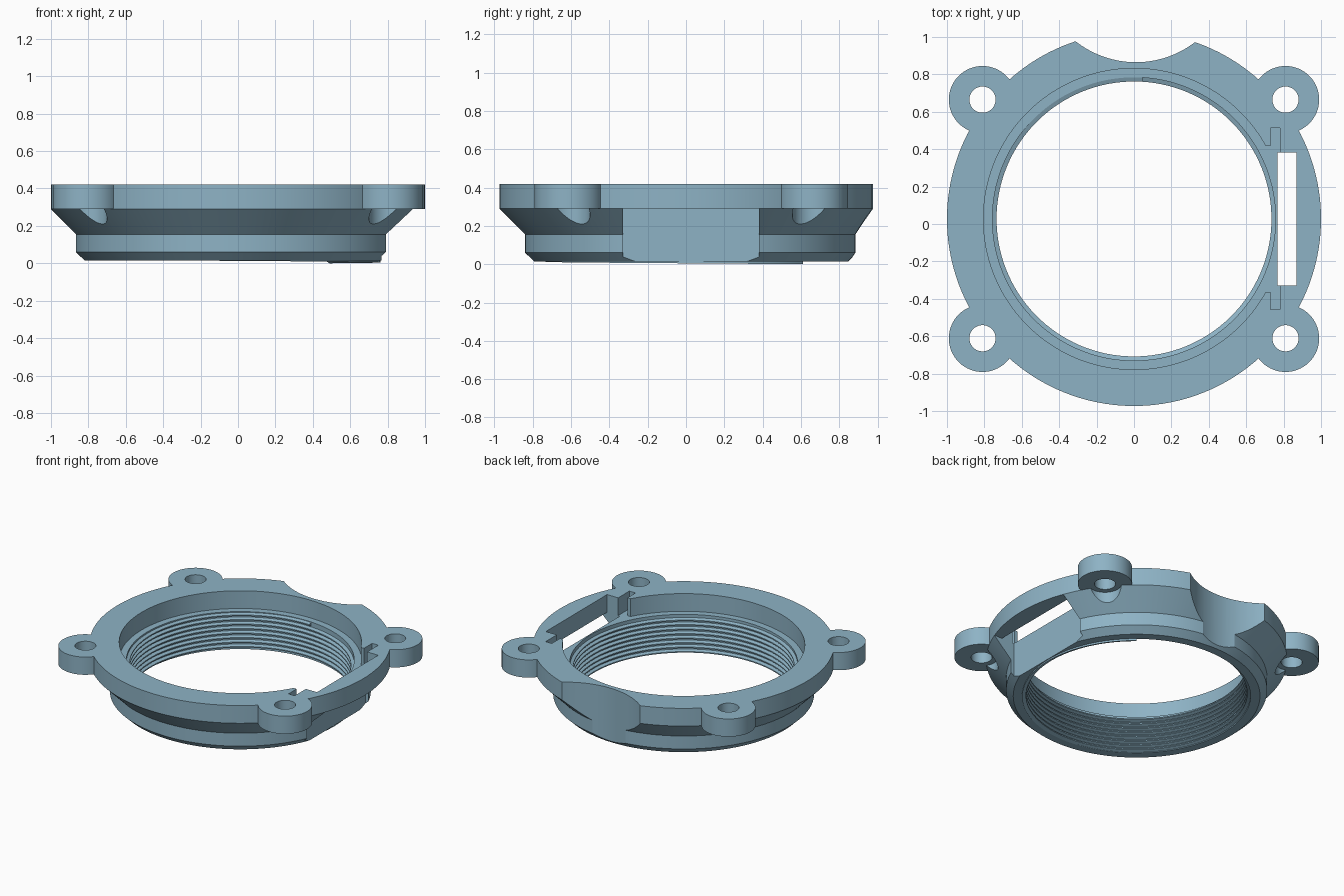
import bpy, bmesh, math

if "Cube" in bpy.data.objects:
    bpy.data.objects.remove(bpy.data.objects["Cube"])

CY = 0.027          # ring centre in y
SEG = 160

mat = bpy.data.materials.new("steel blue")
mat.diffuse_color = (0.27, 0.45, 0.56, 1)
mat.use_nodes = True
mat.node_tree.nodes["Principled BSDF"].inputs["Base Color"].default_value = mat.diffuse_color


def new_object(name, bm):
    bmesh.ops.recalc_face_normals(bm, faces=bm.faces)
    me = bpy.data.meshes.new(name)
    bm.to_mesh(me)
    bm.free()
    me.materials.append(mat)
    ob = bpy.data.objects.new(name, me)
    bpy.context.collection.objects.link(ob)
    return ob


def lathe(name, profile):
    """Closed (radius, z) profile swept around the ring axis."""
    bm = bmesh.new()
    rings = []
    for i in range(SEG):
        a = 2 * math.pi * i / SEG
        rings.append([bm.verts.new((r * math.cos(a), CY + r * math.sin(a), z)) for r, z in profile])
    n = len(profile)
    for i in range(SEG):
        p, q = rings[i], rings[(i + 1) % SEG]
        for j in range(n):
            k = (j + 1) % n
            bm.faces.new((p[j], q[j], q[k], p[k]))
    return new_object(name, bm)


def cylinder(name, x, y, r, z0, z1, seg=64):
    bm = bmesh.new()
    bmesh.ops.create_cone(bm, cap_ends=True, segments=seg, radius1=r, radius2=r, depth=z1 - z0)
    bmesh.ops.translate(bm, verts=bm.verts, vec=(x, y, (z0 + z1) / 2))
    return new_object(name, bm)


def box(name, x0, x1, y0, y1, z0, z1):
    bm = bmesh.new()
    bmesh.ops.create_cube(bm, size=1)
    for v in bm.verts:
        v.co = (x0 if v.co.x < 0 else x1, y0 if v.co.y < 0 else y1, z0 if v.co.z < 0 else z1)
    return new_object(name, bm)


def combine(target, tool, operation):
    m = target.modifiers.new(tool.name, 'BOOLEAN')
    m.operation, m.solver, m.object = operation, 'EXACT', tool
    bpy.context.view_layer.objects.active = target
    bpy.ops.object.modifier_apply(modifier=m.name)
    bpy.data.objects.remove(tool, do_unlink=True)


# Ring: chamfered collar, cone and flange, with a recess in the top
ring = lathe("mounting_ring", [
    (0.757, 0.015), (0.82, 0.015), (0.867, 0.06), (0.867, 0.155), (1.0, 0.29),
    (1.0, 0.42), (0.805, 0.42), (0.805, 0.29), (0.757, 0.29)])

# Four screw ears with holes and screw head clearance in the cone
spots = [(sx * 0.81, CY + sy * 0.638) for sx in (-1, 1) for sy in (-1, 1)]
for x, y in spots:
    combine(ring, cylinder("ear", x, y, 0.18, 0.29, 0.42), 'UNION')
for x, y in spots:
    combine(ring, cylinder("head_clearance", x, y, 0.11, -0.1, 0.29), 'DIFFERENCE')
    combine(ring, cylinder("screw_hole", x, y, 0.07, 0.2, 0.6), 'DIFFERENCE')

# Scoop in the back rim
combine(ring, cylinder("scoop", 0.01, 1.385, 0.52, -0.1, 0.6, 128), 'DIFFERENCE')

# Flat on the right side, slot through the flange, stepped pocket beside it
combine(ring, box("side_flat", 0.766, 1.3, CY - 0.355, CY + 0.355, -0.1, 0.29), 'DIFFERENCE')
combine(ring, box("slot", 0.766, 0.87, CY - 0.355, CY + 0.355, 0.2, 0.6), 'DIFFERENCE')
combine(ring, box("pocket_mouth", 0.69, 0.775, CY - 0.39, CY + 0.39, 0.29, 0.6), 'DIFFERENCE')
combine(ring, box("pocket", 0.73, 0.78, CY - 0.485, CY + 0.485, 0.29, 0.6), 'DIFFERENCE')

# Helical thread in the bore, running out just below the collar
bm = bmesh.new()
turns, pitch, start = 7.9, 0.033, math.radians(50)
steps = int(turns * 128)
section = [(0.761, -0.014), (0.735, -0.004), (0.735, 0.004), (0.761, 0.014)]
prev = None
for i in range(steps + 1):
    t = i / 128
    a = start - 2 * math.pi * t
    cur = [bm.verts.new((r * math.cos(a), CY + r * math.sin(a), 0.014 + pitch * t + dz)) for r, dz in section]
    if prev:
        for j in range(4):
            k = (j + 1) % 4
            bm.faces.new((prev[j], cur[j], cur[k], prev[k]))
    if i in (0, steps):
        bm.faces.new(cur)
    prev = cur
thread = new_object("bore_thread", bm)

# Smooth curved walls, sharp edges kept
for ob in (ring, thread):
    bpy.ops.object.select_all(action='DESELECT')
    ob.select_set(True)
    bpy.context.view_layer.objects.active = ob
    bpy.ops.object.shade_smooth_by_angle(angle=math.radians(20))
